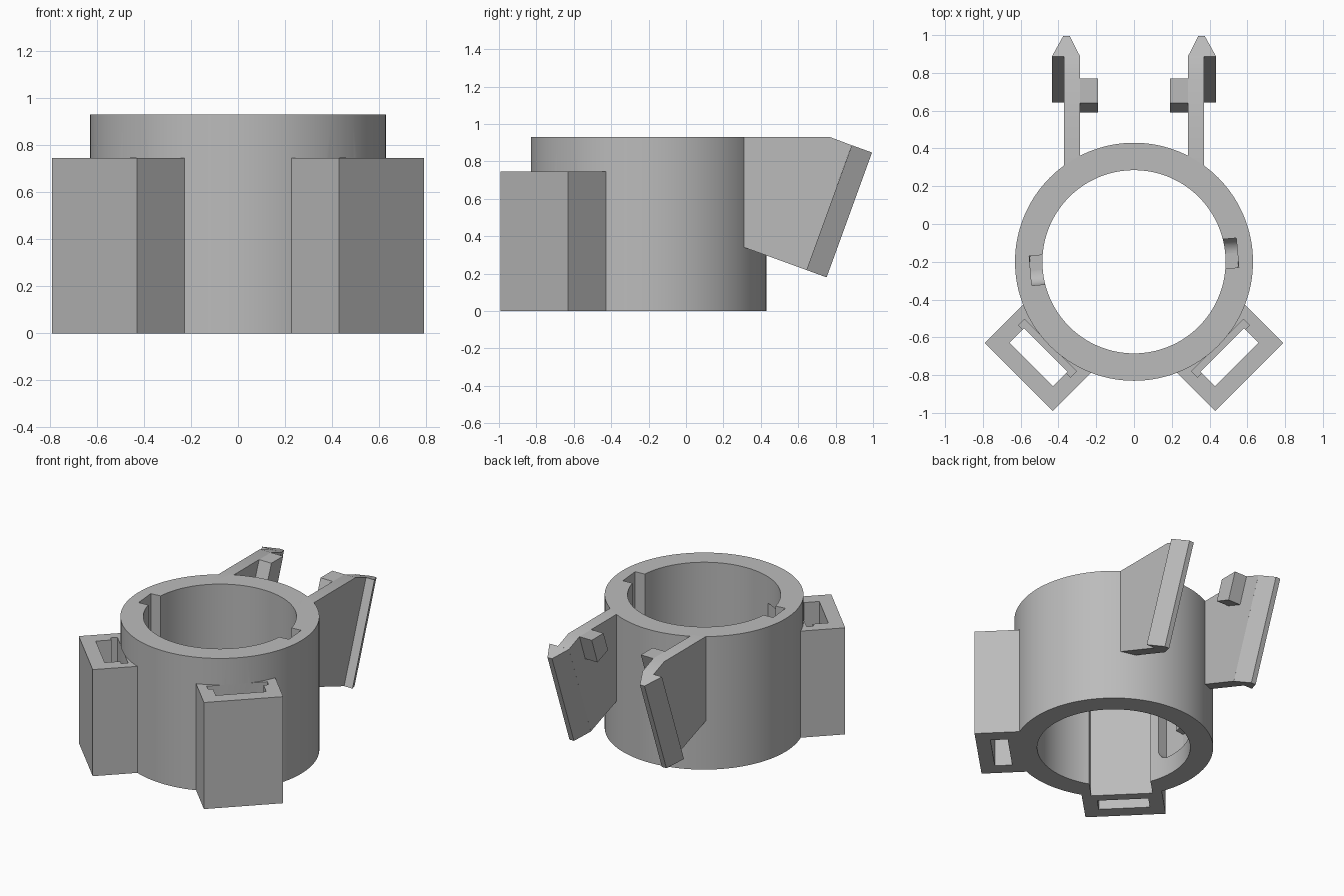
import bpy, bmesh, math
from mathutils import Vector, Matrix

cube = bpy.data.objects.get("Cube")
if cube:
    bpy.data.objects.remove(cube, do_unlink=True)

grey = bpy.data.materials.new("plain grey")
grey.use_nodes = True
grey.diffuse_color = (0.5, 0.5, 0.5, 1)
grey.node_tree.nodes["Principled BSDF"].inputs["Base Color"].default_value = (0.5, 0.5, 0.5, 1)

CENTRE = Vector((0, -0.2, 0))
R_OUT, R_IN, HEIGHT = 0.63, 0.485, 0.93
SOCKET_H = 0.745


def make(name, bm):
    bmesh.ops.recalc_face_normals(bm, faces=bm.faces)
    mesh = bpy.data.meshes.new(name)
    bm.to_mesh(mesh)
    bm.free()
    mesh.materials.append(grey)
    ob = bpy.data.objects.new(name, mesh)
    bpy.context.collection.objects.link(ob)
    return ob


def prism(name, base, offset):
    """Polygon of 3D points swept along an offset."""
    bm = bmesh.new()
    face = bm.faces.new([bm.verts.new(p) for p in base])
    swept = bmesh.ops.extrude_face_region(bm, geom=[face])["geom"]
    verts = [g for g in swept if isinstance(g, bmesh.types.BMVert)]
    bmesh.ops.translate(bm, verts=verts, vec=offset)
    return make(name, bm)


def cylinder(name, radius, z0, z1):
    bm = bmesh.new()
    place = Matrix.Translation(CENTRE + Vector((0, 0, (z0 + z1) / 2)))
    bmesh.ops.create_cone(bm, cap_ends=True, segments=128, radius1=radius,
                          radius2=radius, depth=z1 - z0, matrix=place)
    return make(name, bm)


def radial_box(name, angle, r0, r1, width, z0, z1):
    """Box reaching outwards from the ring axis at the given angle."""
    turn = Matrix.Rotation(math.radians(angle), 3, "Z")
    half = width / 2
    corners = [(r0, -half), (r1, -half), (r1, half), (r0, half)]
    base = [CENTRE + turn @ Vector((x, y, z0)) for x, y in corners]
    return prism(name, base, (0, 0, z1 - z0))


def combine(body, other, operation):
    mod = body.modifiers.new(operation.lower(), "BOOLEAN")
    mod.operation, mod.object, mod.solver = operation, other, "EXACT"
    bpy.context.view_layer.objects.active = body
    bpy.ops.object.modifier_apply(modifier=mod.name)
    bpy.data.objects.remove(other, do_unlink=True)


# Ring with two sockets
body = cylinder("ring_body", R_OUT, 0, HEIGHT)
for angle in (-45, -135):
    combine(body, radial_box("socket", angle, 0.5, 0.863, 0.51, 0, SOCKET_H), "UNION")
combine(body, cylinder("bore", R_IN, -0.1, 1.1), "DIFFERENCE")

# Stepped socket pockets
for angle in (-45, -135):
    combine(body, radial_box("slot", angle, 0.66, 0.77, 0.325, -0.1, 0.8), "DIFFERENCE")
    combine(body, radial_box("pocket", angle, 0.625, 0.67, 0.39, 0.06, SOCKET_H + 0.002), "DIFFERENCE")

# Flat recess inside the ring behind one socket
combine(body, radial_box("recess", -135, 0.3, 0.595, 0.39, -0.1, SOCKET_H), "DIFFERENCE")


# Twist-lock channels: a round-bottomed drop and a sideways run
def channel(angle):
    half, low = 0.078, 0.13
    turn = Matrix.Rotation(math.radians(angle), 3, "Z")
    arc = [(half * math.cos(t), low + half + half * math.sin(t))
           for t in (math.pi * (1 + i / 12) for i in range(13))]
    base = [CENTRE + turn @ Vector((0.44, y, z))
            for y, z in arc + [(half, 1.1), (-half, 1.1)]]
    combine(body, prism("drop", base, turn @ Vector((0.11, 0, 0))), "DIFFERENCE")
    steps = [math.radians(angle - 32 * i / 10) for i in range(11)]
    rim = [(0.55, t) for t in steps] + [(0.44, t) for t in reversed(steps)]
    base = [CENTRE + Vector((r * math.cos(t), r * math.sin(t), low)) for r, t in rim]
    combine(body, prism("run", base, (0, 0, 2 * half)), "DIFFERENCE")


for angle in (5, 185):
    channel(angle)

# Snap arms at the back, mirrored
tilt = math.radians(20)
along = Vector((0, math.cos(tilt), -math.sin(tilt)))
upward = Vector((0, math.sin(tilt), math.cos(tilt)))
BARB, TIP, LOW, HIGH = 0.53, 0.645, 0.426, 1.136
arm_side = [(0.25, 0.362), (0.644, 0.219), (0.886, 0.886), (0.77, 0.93), (0.25, 0.93)]
peg_side = [(0.59, 0.793), (0.706, 0.751), (0.77, 0.93), (0.64, 0.93)]
barb_plan = [(0.285, BARB), (0.34, TIP), (0.375, TIP), (0.435, BARB)]
parts = [body]
for side, s in (("left", 1), ("right", -1)):
    arm = prism(side + "_arm", [(s * 0.285, y, z) for y, z in arm_side], (s * 0.085, 0, 0))
    combine(arm, cylinder("bore", R_IN, -0.1, 1.1), "DIFFERENCE")
    peg = prism(side + "_peg", [(s * 0.19, y, z) for y, z in peg_side], (s * 0.096, 0, 0))
    barb = prism(side + "_barb",
                 [Vector((s * x, 0, 0)) + along * e + upward * LOW for x, e in barb_plan],
                 upward * (HIGH - LOW))
    parts += [arm, peg, barb]

# Smooth round walls, crisp edges
bpy.ops.object.select_all(action="DESELECT")
for ob in parts:
    ob.select_set(True)
bpy.context.view_layer.objects.active = body
bpy.ops.object.shade_smooth_by_angle(angle=math.radians(30))
